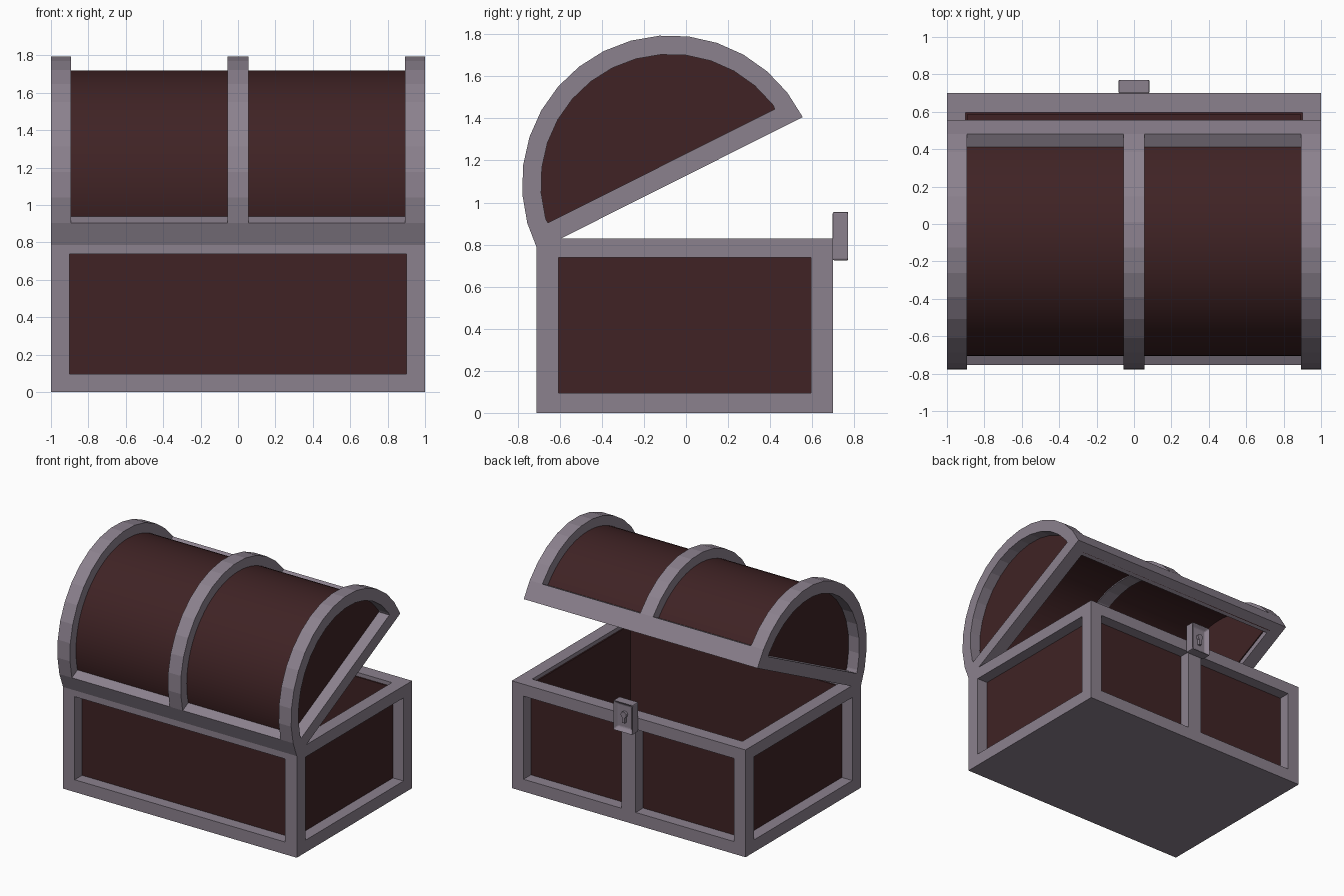
import bpy, bmesh, math
from mathutils import Matrix

if "Cube" in bpy.data.objects:
    bpy.data.objects.remove(bpy.data.objects["Cube"])


def material(name, rgb):
    m = bpy.data.materials.new(name)
    m.diffuse_color = (*rgb, 1)
    m.use_nodes = True
    m.node_tree.nodes["Principled BSDF"].inputs["Base Color"].default_value = m.diffuse_color
    return m


IRON = material("grey iron", (0.26, 0.22, 0.27))
WOOD = material("dark red wood", (0.05, 0.0165, 0.018))
LID = Matrix.Translation((0, -0.075, 1.09)) @ Matrix.Rotation(math.radians(26.66), 4, 'X')


def finish(bm, name, mat, matrix=None):
    bmesh.ops.recalc_face_normals(bm, faces=bm.faces[:])
    me = bpy.data.meshes.new(name)
    bm.to_mesh(me)
    bm.free()
    me.materials.append(mat)
    ob = bpy.data.objects.new(name, me)
    bpy.context.collection.objects.link(ob)
    if matrix:
        ob.matrix_world = matrix
    return ob


def add_box(bm, x0, x1, y0, y1, z0, z1):
    m = Matrix.Translation(((x0 + x1) / 2, (y0 + y1) / 2, (z0 + z1) / 2)) \
        @ Matrix.Diagonal((x1 - x0, y1 - y0, z1 - z0, 1))
    return bmesh.ops.create_cube(bm, size=1, matrix=m)


def boxes(name, mat, items, matrix=None):
    bm = bmesh.new()
    for b in items:
        add_box(bm, *b)
    return finish(bm, name, mat, matrix)


def prism(name, mat, profile, x0, x1, matrix=None):
    """Extrude a (y, z) outline along x."""
    bm = bmesh.new()
    f = bm.faces.new([bm.verts.new((x0, y, z)) for y, z in profile])
    ext = bmesh.ops.extrude_face_region(bm, geom=[f])
    vs = [v for v in ext['geom'] if isinstance(v, bmesh.types.BMVert)]
    bmesh.ops.translate(bm, verts=vs, vec=(x1 - x0, 0, 0))
    return finish(bm, name, mat, matrix)


def arc(r, n):
    return [(r * math.cos(math.pi * i / n), r * math.sin(math.pi * i / n)) for i in range(n + 1)]


def half_ring(name, mat, r_out, r_in, n, x0, x1):
    """Half tube made of quads, open side down."""
    bm = bmesh.new()
    rows = [[bm.verts.new((x, *p)) for p in arc(r, n)]
            for x, r in ((x0, r_out), (x1, r_out), (x1, r_in), (x0, r_in))]
    for k in range(4):
        a, b = rows[k], rows[(k + 1) % 4]
        for i in range(n):
            bm.faces.new((a[i], a[i + 1], b[i + 1], b[i]))
    for i in (0, n):
        bm.faces.new([r[i] for r in rows])
    return finish(bm, name, mat, LID)


# base: iron beams along every edge
Y0, Y1, H, T = -0.71, 0.70, 0.83, 0.1
beams = []
for z0, z1 in ((0, 0.095), (0.738, H)):
    for y0, y1 in ((Y0, Y0 + 0.105), (Y1 - 0.105, Y1)):
        beams.append((-1, 1, y0, y1, z0, z1))
    for x0, x1 in ((-1, -0.9), (0.9, 1)):
        beams.append((x0, x1, Y0 + 0.105, Y1 - 0.105, z0, z1))
for x0, x1 in ((-1, -0.9), (0.9, 1)):
    for y0, y1 in ((Y0, Y0 + 0.105), (Y1 - 0.105, Y1)):
        beams.append((x0, x1, y0, y1, 0.095, 0.738))
beams.append((-0.9, 0.9, Y0 + 0.105, Y1 - 0.105, 0, 0.06))   # underside
beams.append((-0.06, 0.06, Y1 - 0.105, Y1, 0.095, 0.738))    # bar below the latch
boxes("base_frame", IRON, beams)

# base: recessed wooden panels and floor
boxes("base_panels", WOOD, [
    (-0.91, 0.91, Y0 + 0.09, Y0 + 0.115, 0.05, 0.80),
    (-0.91, 0.91, Y1 - 0.115, Y1 - 0.09, 0.05, 0.80),
    (-0.91, -0.89, Y0 + 0.09, Y1 - 0.09, 0.05, 0.80),
    (0.89, 0.91, Y0 + 0.09, Y1 - 0.09, 0.05, 0.80),
    (-0.9, 0.9, Y0 + 0.1, Y1 - 0.1, 0.055, 0.1)])

# lid: smooth wooden barrel and end panels
R = 0.705
barrel = half_ring("lid_barrel", WOOD, 0.63, 0.612, 40, -0.9, 0.9)
for s, side in ((-1, "left"), (1, "right")):
    prism("lid_end_panel_" + side, WOOD, [(y, max(z, 0.04)) for y, z in arc(0.62, 32)],
          s * 0.885, s * 0.91, LID)

# lid: faceted iron bands
for name, x0, x1 in (("left", -1, -0.893), ("middle", -0.055, 0.055), ("right", 0.893, 1)):
    half_ring("lid_band_" + name, IRON, R, 0.615 if name != "middle" else 0.605, 16, x0, x1)

# lid: long rims follow the first facet, cross beams close the ends
a = math.pi / 16
rim = [(R, 0), (R * math.cos(a), R * math.sin(a)), (0.605, R * math.sin(a)), (0.6, 0)]
for s, side in ((-1, "front"), (1, "back")):
    prism("lid_rim_" + side, IRON, [(s * y, z) for y, z in rim], -1, 1, LID)
boxes("lid_end_beams", IRON, [(-1, -0.893, -0.61, 0.61, 0, 0.094),
                              (0.893, 1, -0.61, 0.61, 0, 0.094)], LID)

# latch: slab with a sunken face and softened edges
bm = bmesh.new()
add_box(bm, -0.082, 0.082, 0.697, 0.775, 0.725, 0.955)
bm.normal_update()
face = max(bm.faces, key=lambda f: f.calc_center_median().y)
bmesh.ops.inset_individual(bm, faces=[face], thickness=0.037)
bmesh.ops.translate(bm, verts=face.verts[:], vec=(0, -0.03, 0))
latch = finish(bm, "latch", IRON)
bev = latch.modifiers.new("bevel", 'BEVEL')
bev.width, bev.segments = 0.008, 2

# keyhole boss: round head with a stem
bm = bmesh.new()
bmesh.ops.create_cone(bm, cap_ends=True, segments=12, radius1=0.024, radius2=0.024, depth=0.03,
                      matrix=Matrix.Translation((0, 0.75, 0.858)) @ Matrix.Rotation(math.pi / 2, 4, 'X'))
add_box(bm, -0.011, 0.011, 0.735, 0.765, 0.795, 0.845)
finish(bm, "keyhole", IRON)

# smooth shading on the barrel only
bpy.ops.object.select_all(action='DESELECT')
barrel.select_set(True)
bpy.context.view_layer.objects.active = barrel
bpy.ops.object.shade_smooth_by_angle(angle=math.radians(30))
